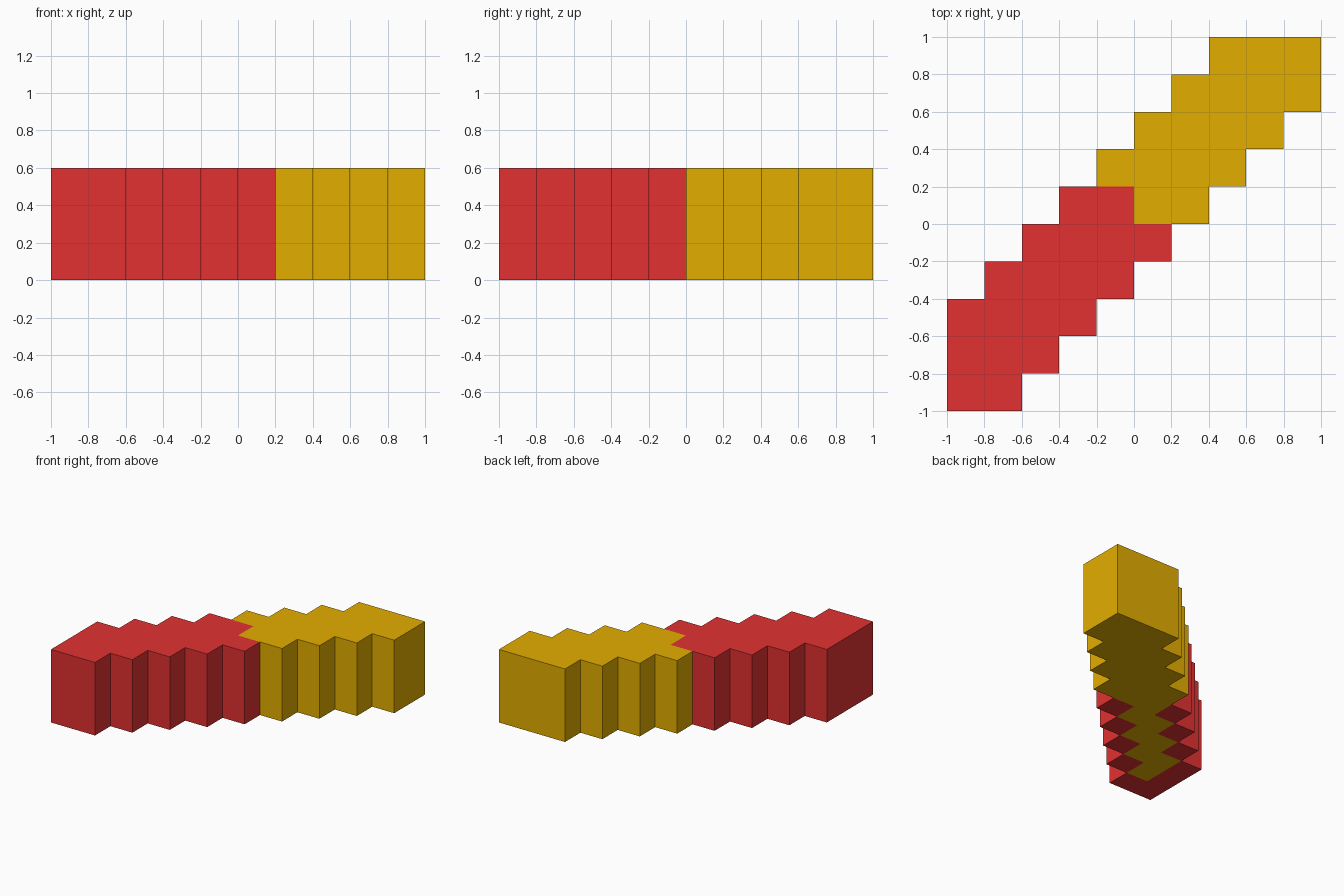
import bpy, bmesh, math

if "Cube" in bpy.data.objects:
    bpy.data.objects.remove(bpy.data.objects["Cube"])

U = 0.2  # step size
LAYERS = 3


def material(name, rgb):
    m = bpy.data.materials.new(name)
    m.diffuse_color = (*rgb, 1)
    m.use_nodes = True
    m.node_tree.nodes["Principled BSDF"].inputs["Base Color"].default_value = m.diffuse_color
    return m


def stepped_solid(name, blocks, mat):
    """Outer skin of a set of unit blocks, with flat areas merged."""
    bm = bmesh.new()
    for b in blocks:
        for axis in range(3):
            for side in (0, 1):
                n = list(b)
                n[axis] += 2 * side - 1
                if tuple(n) in blocks:
                    continue
                u, v = (axis + 1) % 3, (axis + 2) % 3
                quad = []
                for du, dv in ((0, 0), (1, 0), (1, 1), (0, 1)):
                    p = list(b)
                    p[axis] += side
                    p[u] += du
                    p[v] += dv
                    quad.append(bm.verts.new([c * U for c in p]))
                bm.faces.new(quad if side else quad[::-1])
    bmesh.ops.remove_doubles(bm, verts=bm.verts, dist=1e-4)
    bmesh.ops.dissolve_limit(bm, angle_limit=math.radians(1),
                             verts=bm.verts, edges=bm.edges)
    me = bpy.data.meshes.new(name)
    bm.to_mesh(me)
    bm.free()
    me.materials.append(mat)
    bpy.context.collection.objects.link(bpy.data.objects.new(name, me))


# Diagonal staircase plan
plan = {(i, j) for j in range(-5, 5)
        for i in range(max(-5, j - 2), min(5, j + 2))}
red_plan = {(i, j) for i, j in plan if j < 0 or (j == 0 and i < 0)}

# Gold tongue let into the underside of the red half, one step from its rim
tongue = {(i, j) for i, j in red_plan
          if {(i + 1, j), (i - 1, j), (i, j + 1), (i, j - 1)} <= plan}

everything = {(i, j, k) for i, j in plan for k in range(LAYERS)}
red = {b for b in everything if b[:2] in red_plan
       and not (b[2] == 0 and b[:2] in tongue)}

stepped_solid("red_half", red, material("red", (0.76, 0.031, 0.031)))
stepped_solid("gold_half_with_tongue", everything - red,
              material("gold", (0.775, 0.423, 0.0)))
